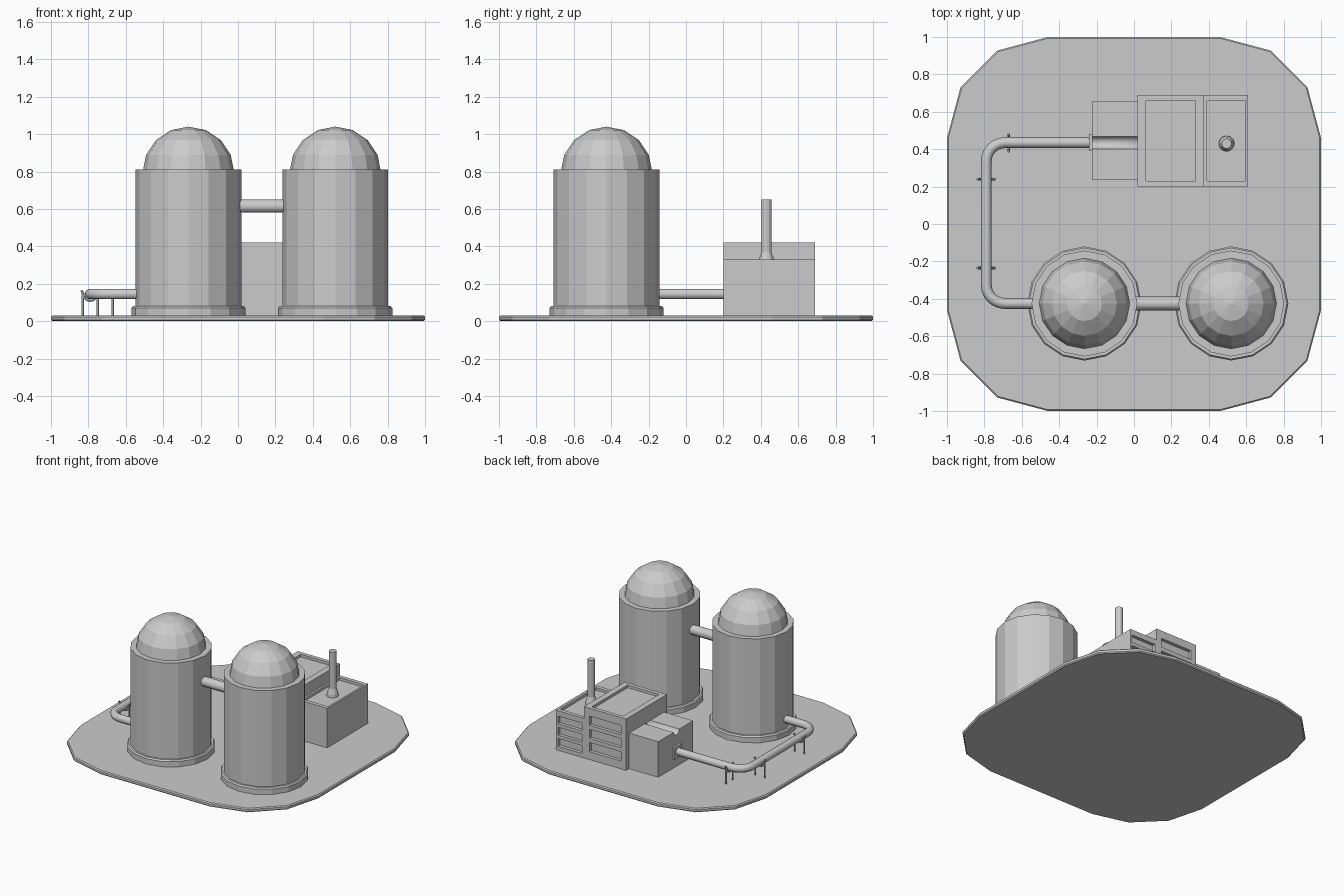
import bpy, bmesh, math
from mathutils import Matrix, Vector

if "Cube" in bpy.data.objects:
    bpy.data.objects.remove(bpy.data.objects["Cube"], do_unlink=True)

grey = bpy.data.materials.new("light_grey")
grey.use_nodes = True
COLOUR = (0.6, 0.6, 0.6, 1)
grey.diffuse_color = COLOUR
grey.node_tree.nodes["Principled BSDF"].inputs["Base Color"].default_value = COLOUR
GROUND = 0.03


def add(name, bm):
    bmesh.ops.recalc_face_normals(bm, faces=bm.faces)
    mesh = bpy.data.meshes.new(name)
    bm.to_mesh(mesh)
    bm.free()
    mesh.materials.append(grey)
    obj = bpy.data.objects.new(name, mesh)
    bpy.context.collection.objects.link(obj)
    return obj


def activate(obj):
    bpy.ops.object.select_all(action='DESELECT')
    obj.select_set(True)
    bpy.context.view_layer.objects.active = obj


def boxes(name, *corners):
    bm = bmesh.new()
    for lo, hi in corners:
        lo, hi = Vector(lo), Vector(hi)
        bmesh.ops.create_cube(bm, size=1, matrix=Matrix.Translation((lo + hi) / 2)
                              @ Matrix.Diagonal((hi - lo).to_4d()))
    return add(name, bm)


def lathe(name, centre, profile, sides=16):
    """Solid of revolution from (radius, height) points."""
    bm = bmesh.new()
    rings = []
    for r, z in profile:
        ring = [bm.verts.new((centre[0] + r * math.cos(a), centre[1] + r * math.sin(a), z))
                for a in (math.tau * i / sides for i in range(sides))]
        rings.append(ring)
    for low, high in zip(rings, rings[1:]):
        for i in range(sides):
            j = (i + 1) % sides
            bm.faces.new((low[i], low[j], high[j], high[i]))
    bm.faces.new(rings[0][::-1])
    bm.faces.new(rings[-1])
    bmesh.ops.remove_doubles(bm, verts=bm.verts, dist=0.0005)
    return add(name, bm)


def tube(name, points, radius, resolution=3):
    """Round tube along a path, turned into a mesh."""
    curve = bpy.data.curves.new(name, 'CURVE')
    curve.dimensions = '3D'
    curve.bevel_depth, curve.bevel_resolution = radius, resolution
    curve.use_fill_caps = True
    line = curve.splines.new('POLY')
    line.points.add(len(points) - 1)
    for p, co in zip(line.points, points):
        p.co = (*co, 1)
    curve.materials.append(grey)
    obj = bpy.data.objects.new(name, curve)
    bpy.context.collection.objects.link(obj)
    activate(obj)
    bpy.ops.object.convert(target='MESH')
    bpy.ops.object.shade_smooth_by_angle(angle=math.radians(50))
    return obj


def carve(obj, cutter):
    mod = obj.modifiers.new("cut", 'BOOLEAN')
    mod.operation, mod.object, mod.solver = 'DIFFERENCE', cutter, 'EXACT'
    activate(obj)
    bpy.ops.object.modifier_apply(modifier=mod.name)
    bpy.data.objects.remove(cutter, do_unlink=True)


# Ground slab: square with three-segment rounded corners
bm = bmesh.new()
outline = []
for q, (sx, sy) in enumerate(((1, 1), (-1, 1), (-1, -1), (1, -1))):
    for step in range(4):
        a = math.radians(90 * q + 30 * step)
        outline.append(bm.verts.new((0.46 * sx + 0.54 * math.cos(a),
                                     0.46 * sy + 0.54 * math.sin(a), 0)))
base = bm.faces.new(outline)
top = bmesh.ops.extrude_face_region(bm, geom=[base])["geom"]
bmesh.ops.translate(bm, vec=(0, 0, GROUND),
                    verts=[v for v in top if isinstance(v, bmesh.types.BMVert)])
rims = [e for e in bm.edges if abs(e.verts[0].co.z - e.verts[1].co.z) < 0.001]
bmesh.ops.bevel(bm, geom=rims, offset=0.007, segments=1, affect='EDGES')
add("ground_slab", bm)

# Two domed tanks
TANK_Y = -0.425
for side, x in (("right", -0.265), ("left", 0.52)):
    c = (x, TANK_Y)
    lathe(side + "_tank_footing", c, [(0.305, GROUND), (0.305, 0.07), (0.297, 0.08), (0.28, 0.08)])
    lathe(side + "_tank_body", c, [(0.283, GROUND), (0.283, 0.81)])
    arc = [math.radians(22.5 * i) for i in range(5)]
    lathe(side + "_tank_dome", c, [(0.245 * math.cos(a), 0.795 + 0.245 * math.sin(a)) for a in arc])

# Pipes
tube("tank_link_pipe", [(-0.02, TANK_Y, 0.615), (0.27, TANK_Y, 0.615)], 0.037)
PIPE_X, PIPE_Y, PIPE_Z, BEND = -0.79, 0.435, 0.145, 0.1
path = [(-0.3, TANK_Y, PIPE_Z)]
for cy, start in ((TANK_Y + BEND, 270), (PIPE_Y - BEND, 180)):
    for i in range(7):
        a = math.radians(start - 15 * i)
        path.append((PIPE_X + BEND + BEND * math.cos(a), cy + BEND * math.sin(a), PIPE_Z))
path.append((-0.2, PIPE_Y, PIPE_Z))
tube("ground_pipe", path, 0.029)
boxes("pipe_flange", ((-0.24, 0.39, 0.1), (-0.22, 0.48, 0.19)))

# Pipe cradles: a sling under the pipe and a pair of thin posts
for n, (x, y, dx, dy) in enumerate(((-0.67, PIPE_Y, 0, 1), (PIPE_X, 0.24, 1, 0),
                                    (PIPE_X, -0.235, 1, 0))):
    sling = []
    for i in range(9):
        a = math.radians(180 + 22.5 * i)
        r = 0.036 * math.cos(a)
        sling.append((x + dx * r, y + dy * r, PIPE_Z + 0.036 * math.sin(a)))
    for end, s in ((0, -1), (8, 1)):
        tip = (x + dx * s * 0.047, y + dy * s * 0.047, 0.165)
        sling.insert(0 if s < 0 else len(sling), tip)
    tube(f"pipe_sling_{n}", sling, 0.007, 1)
    for s in (-1, 1):
        px, py = x + dx * s * 0.04, y + dy * s * 0.04
        tube(f"pipe_post_{n}_{'a' if s < 0 else 'b'}",
             [(px, py, GROUND), (px, py, 0.15)], 0.007, 1)

# Main building: tall and low blocks with sunken roofs and window slots at the back
FRONT, BACK = 0.2, 0.69
for name, x0, x1, height, first, pitch in (("tall_block", 0.02, 0.375, 0.42, 0.09, 0.1),
                                           ("low_block", 0.375, 0.61, 0.33, 0.06, 0.085)):
    block = boxes(name, ((x0, FRONT, GROUND), (x1, BACK, height)))
    inset = 0.045 if name == "tall_block" else 0.015
    cuts = [((x0 + inset, FRONT + 0.03, height - 0.02), (x1 - inset, BACK - 0.03, height + 0.1))]
    for row in range(3):
        z = first + row * pitch
        cuts.append(((x0 + inset, BACK - 0.025, z), (x1 - inset, BACK + 0.1, z + pitch * 0.7)))
    carve(block, boxes("cutter", *cuts))

# Chimney with a flared foot
lathe("chimney", (0.495, 0.43), [(0.043, 0.3), (0.04, 0.33), (0.027, 0.37), (0.027, 0.65)], 12)

# Annex with a round channel along its roof
annex = boxes("annex", ((-0.225, 0.235, GROUND), (0.02, 0.655, 0.3)))
carve(annex, tube("cutter", [(-0.4, PIPE_Y, 0.3), (0.0195, PIPE_Y, 0.3)], 0.033))
